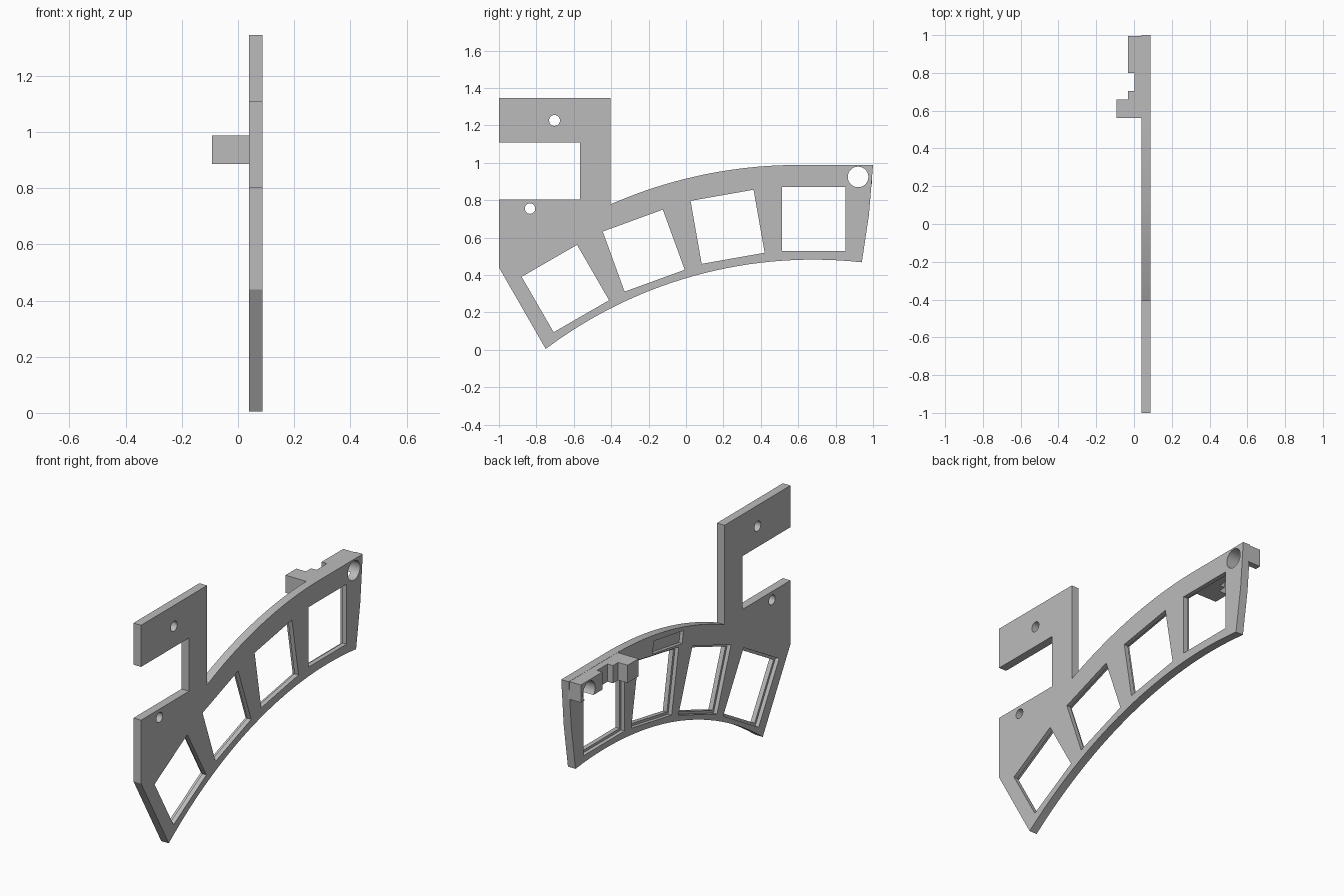
import bpy, bmesh, math
from mathutils import Vector

if "Cube" in bpy.data.objects:
    bpy.data.objects.remove(bpy.data.objects["Cube"], do_unlink=True)

grey = bpy.data.materials.new("light grey")
grey.use_nodes = True
colour = (0.5, 0.5, 0.5, 1)
grey.diffuse_color = colour
grey.node_tree.nodes["Principled BSDF"].inputs["Base Color"].default_value = colour

BACK, FRONT = 0.04, 0.088   # plate faces along x


def prism(name, points, offset):
    """Extrude a closed 3D outline along an offset vector."""
    bm = bmesh.new()
    face = bm.faces.new([bm.verts.new(p) for p in points])
    new = bmesh.ops.extrude_face_region(bm, geom=[face])["geom"]
    bmesh.ops.translate(bm, vec=Vector(offset),
                        verts=[v for v in new if isinstance(v, bmesh.types.BMVert)])
    bmesh.ops.recalc_face_normals(bm, faces=bm.faces)
    mesh = bpy.data.meshes.new(name)
    bm.to_mesh(mesh)
    bm.free()
    mesh.materials.append(grey)
    obj = bpy.data.objects.new(name, mesh)
    bpy.context.collection.objects.link(obj)
    return obj


def side_prism(name, outline, x0, x1):
    return prism(name, [(x0, y, z) for y, z in outline], (x1 - x0, 0, 0))


def rectangle(cy, cz, w, h, tilt):
    c, s = math.cos(math.radians(tilt)), math.sin(math.radians(tilt))
    corners = [(-w / 2, -h / 2), (w / 2, -h / 2), (w / 2, h / 2), (-w / 2, h / 2)]
    return [(cy + u * c - v * s, cz + u * s + v * c) for u, v in corners]


def circle(cy, cz, r, n=32):
    return [(cy + r * math.cos(math.tau * i / n), cz + r * math.sin(math.tau * i / n))
            for i in range(n)]


def arc(y0, y1, apex_y, apex_z, radius, n=28):
    ys = [y0 + (y1 - y0) * i / n for i in range(n + 1)]
    return [(y, apex_z - radius + math.sqrt(radius ** 2 - (y - apex_y) ** 2)) for y in ys]


def cut(target, cutter):
    mod = target.modifiers.new("cut", 'BOOLEAN')
    mod.operation = 'DIFFERENCE'
    mod.solver = 'EXACT'
    mod.object = cutter
    bpy.context.view_layer.update()
    graph = bpy.context.evaluated_depsgraph_get()
    mesh = bpy.data.meshes.new_from_object(target.evaluated_get(graph))
    target.modifiers.clear()
    target.data = mesh


def drop(obj):
    bpy.data.objects.remove(obj, do_unlink=True)


# Curved plate with the C-shaped mounting arm
outline = arc(-0.75, 0.94, 0.68, 0.482, 2.38)
outline += [(0.978, 0.72), (1, 0.988)]
outline += arc(0.6, -0.405, 0.6, 0.988, 2.5)
outline += [(-0.405, 1.345), (-1, 1.345), (-1, 1.107), (-0.567, 1.107),
            (-0.567, 0.803), (-1, 0.803), (-1, 0.44)]
plate = side_prism("curved_plate", outline, BACK, FRONT)

# Four square windows, each with a shallow rebate behind
windows = [(0.683, 0.70, 0), (0.2225, 0.6575, 10), (-0.226, 0.53, 20), (-0.645, 0.3275, 30)]
for cy, cz, tilt in windows:
    for size, x1 in ((0.342, 0.2), (0.37, 0.062)):
        cutter = side_prism("window_cutter", rectangle(cy, cz, size, size, tilt), -0.1, x1)
        cut(plate, cutter)
        drop(cutter)

# Screw holes and the shallow pocket behind
for cy, cz, r in ((-0.703, 1.226, 0.029), (-0.834, 0.755, 0.028)):
    cutter = side_prism("hole_cutter", circle(cy, cz, r), -0.2, 0.2)
    cut(plate, cutter)
    drop(cutter)
pocket = side_prism("pocket_cutter", rectangle(0.105, 0.872, 0.27, 0.07, 9), -0.1, 0.06)
cut(plate, pocket)
drop(pocket)

# Stepped bracket behind the upper corner
steps = [(0.05, 0.56), (-0.092, 0.56), (-0.092, 0.658), (-0.032, 0.658), (-0.032, 0.705),
         (0.002, 0.705), (0.002, 0.8), (-0.032, 0.8), (-0.032, 0.995), (0.05, 0.995)]
bracket = prism("stepped_bracket", [(x, y, 0.886) for x, y in steps], (0, 0, 0.101))

# Round hole through plate and bracket
big_hole = side_prism("big_hole_cutter", circle(0.92, 0.924, 0.055, 48), -0.2, 0.2)
for part in (plate, bracket):
    cut(part, big_hole)
drop(big_hole)

# Smooth the curved faces, keep edges sharp
for part in (plate, bracket):
    part.data.polygons.foreach_set("use_smooth", [True] * len(part.data.polygons))
    part.data.set_sharp_from_angle(angle=math.radians(25))
